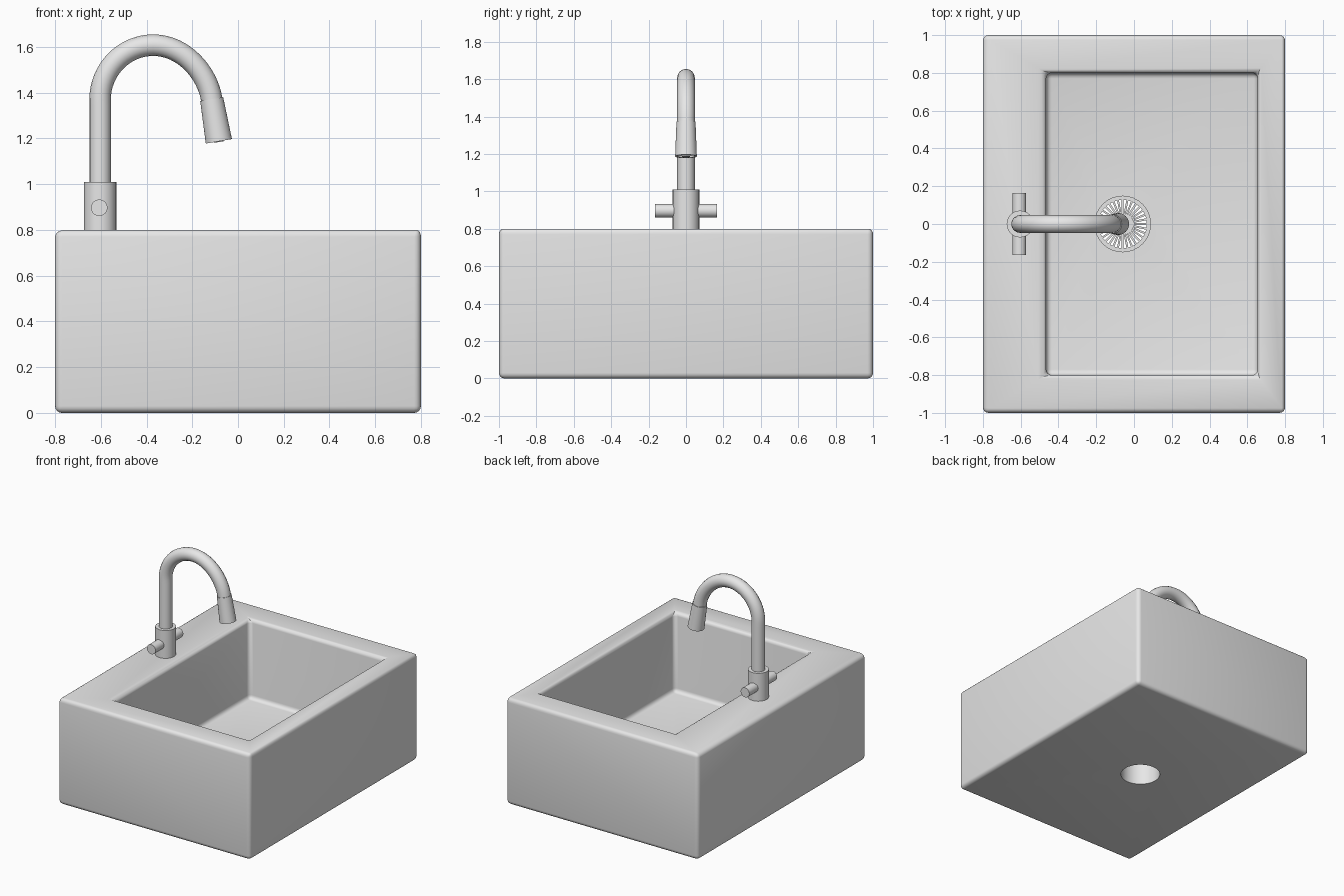
import bpy, bmesh, math
from mathutils import Vector

if "Cube" in bpy.data.objects:
    bpy.data.objects.remove(bpy.data.objects["Cube"])

grey = bpy.data.materials.new("light_grey")
grey.diffuse_color = (0.8, 0.8, 0.8, 1)
grey.use_nodes = True
grey.node_tree.nodes["Principled BSDF"].inputs["Base Color"].default_value = grey.diffuse_color


def make(name, bm, smooth=True):
    bmesh.ops.recalc_face_normals(bm, faces=bm.faces[:])
    me = bpy.data.meshes.new(name)
    bm.to_mesh(me)
    bm.free()
    ob = bpy.data.objects.new(name, me)
    bpy.context.collection.objects.link(ob)
    me.materials.append(grey)
    if smooth:
        shade(ob)
    return ob


def shade(ob):
    bpy.ops.object.select_all(action='DESELECT')
    ob.select_set(True)
    bpy.context.view_layer.objects.active = ob
    bpy.ops.object.shade_smooth_by_angle(angle=math.radians(35))


def lathe(name, profile, start, axis, n=32):
    """Spin (radius, distance) points round an axis from start."""
    bm = bmesh.new()
    rot = Vector((0, 0, 1)).rotation_difference(Vector(axis)).to_matrix()
    rings = []
    for r, d in profile:
        rings.append([bm.verts.new(Vector(start) + rot @ Vector(
            (r * math.cos(2 * math.pi * i / n), r * math.sin(2 * math.pi * i / n), d)))
            for i in range(n)])
    for a, b in zip(rings, rings[1:]):
        for i in range(n):
            j = (i + 1) % n
            bm.faces.new((a[i], a[j], b[j], b[i]))
    bm.faces.new(rings[0])
    bm.faces.new(rings[-1])
    return make(name, bm)


# Sink body: block with a sunken basin, all edges rounded
bm = bmesh.new()
bmesh.ops.create_cube(bm, size=1)
for v in bm.verts:
    v.co = Vector((v.co.x * 1.6, v.co.y * 2, v.co.z * 0.8 + 0.4))
top = max(bm.faces, key=lambda f: f.calc_center_median().z)
for z in (0.8, 0.2):
    bmesh.ops.inset_individual(bm, faces=[top], thickness=0.05)
    for v in top.verts:
        v.co = Vector((0.655 if v.co.x > 0 else -0.465, 0.8 if v.co.y > 0 else -0.8, z))
sink = make("sink_body", bm, False)
bev = sink.modifiers.new("round_edges", 'BEVEL')
bev.width, bev.segments, bev.limit_method = 0.03, 4, 'ANGLE'

# Drain hole through the basin floor
DRAIN = (-0.06, 0)
cutter = lathe("drain_cutter", [(0.14, 0), (0.14, 0.5)], (*DRAIN, -0.1), (0, 0, 1))
cutter.hide_render = True
cut = sink.modifiers.new("drain_hole", 'BOOLEAN')
cut.object, cut.operation, cut.solver = cutter, 'DIFFERENCE', 'EXACT'
bpy.ops.object.select_all(action='DESELECT')
sink.select_set(True)
bpy.context.view_layer.objects.active = sink
for m in ("round_edges", "drain_hole"):
    bpy.ops.object.modifier_apply(modifier=m)
bpy.data.objects.remove(cutter)
shade(sink)

# Drain strainer: rim, hub and radial bars
bm = bmesh.new()
N = 32
Z0, Z1 = 0.195, 0.21
for i in range(N):
    a, b = 2 * math.pi * i / N, 2 * math.pi * (i + 1) / N
    q = [(r, t, z) for r in (0.128, 0.15) for t in (a, b) for z in (Z0, Z1)]
    v = [bm.verts.new((DRAIN[0] + r * math.cos(t), r * math.sin(t), z)) for r, t, z in q]
    for f in ((0, 1, 3, 2), (4, 5, 7, 6), (1, 3, 7, 5), (0, 2, 6, 4)):
        bm.faces.new([v[k] for k in f])
    d, s = Vector((math.cos(a), math.sin(a), 0)), Vector((-math.sin(a), math.cos(a), 0))
    c = Vector((*DRAIN, 0))
    v = [bm.verts.new(c + d * r + s * w + Vector((0, 0, z)))
         for r in (0.04, 0.13) for w in (-0.005, 0.005) for z in (Z0, Z1 - 0.002)]
    for f in ((0, 1, 3, 2), (4, 5, 7, 6), (1, 3, 7, 5), (0, 2, 6, 4), (0, 1, 5, 4), (2, 3, 7, 6)):
        bm.faces.new([v[k] for k in f])
bmesh.ops.remove_doubles(bm, verts=bm.verts[:], dist=0.0005)
make("drain_strainer", bm, False)
lathe("strainer_hub", [(0.05, 0), (0.05, 0.016)], (*DRAIN, Z0), (0, 0, 1))

# Faucet base and cross handle
FX = -0.603
lathe("faucet_base", [(0.071, 0), (0.071, 0.215)], (FX, 0, 0.795), (0, 0, 1))
lathe("faucet_handle", [(0.036, 0), (0.036, 0.33)], (FX - 0.004, -0.165, 0.897), (0, 1, 0))

# Gooseneck pipe
tip = Vector((-0.115, 0, 1.372))
down = Vector((0.17, 0, -1)).normalized()
cu = bpy.data.curves.new("gooseneck_curve", 'CURVE')
cu.dimensions = '3D'
cu.bevel_depth, cu.bevel_resolution, cu.resolution_u = 0.047, 6, 16
cu.use_fill_caps = True
sp = cu.splines.new('BEZIER')
up, side = Vector((0, 0, 1)), Vector((1, 0, 0))
pts = [(Vector((FX, 0, 1.0)), up * 0.1), (Vector((FX, 0, 1.37)), up * 0.13),
       (Vector((-0.37, 0, 1.608)), side * 0.13), (tip, down * 0.12)]
sp.bezier_points.add(len(pts) - 1)
for p, (co, h) in zip(sp.bezier_points, pts):
    p.handle_left_type = p.handle_right_type = 'FREE'
    p.co, p.handle_left, p.handle_right = co, co - h, co + h
pipe = bpy.data.objects.new("gooseneck_pipe", cu)
bpy.context.collection.objects.link(pipe)
cu.materials.append(grey)
bpy.ops.object.select_all(action='DESELECT')
pipe.select_set(True)
bpy.context.view_layer.objects.active = pipe
bpy.ops.object.convert(target='MESH')
shade(bpy.context.object)

# Spray head with a recessed outlet
lathe("spray_head", [(0.051, 0), (0.058, 0.187), (0.046, 0.187), (0.046, 0.175),
                     (0.03, 0.175), (0.02, 0.19)], tip, down)
